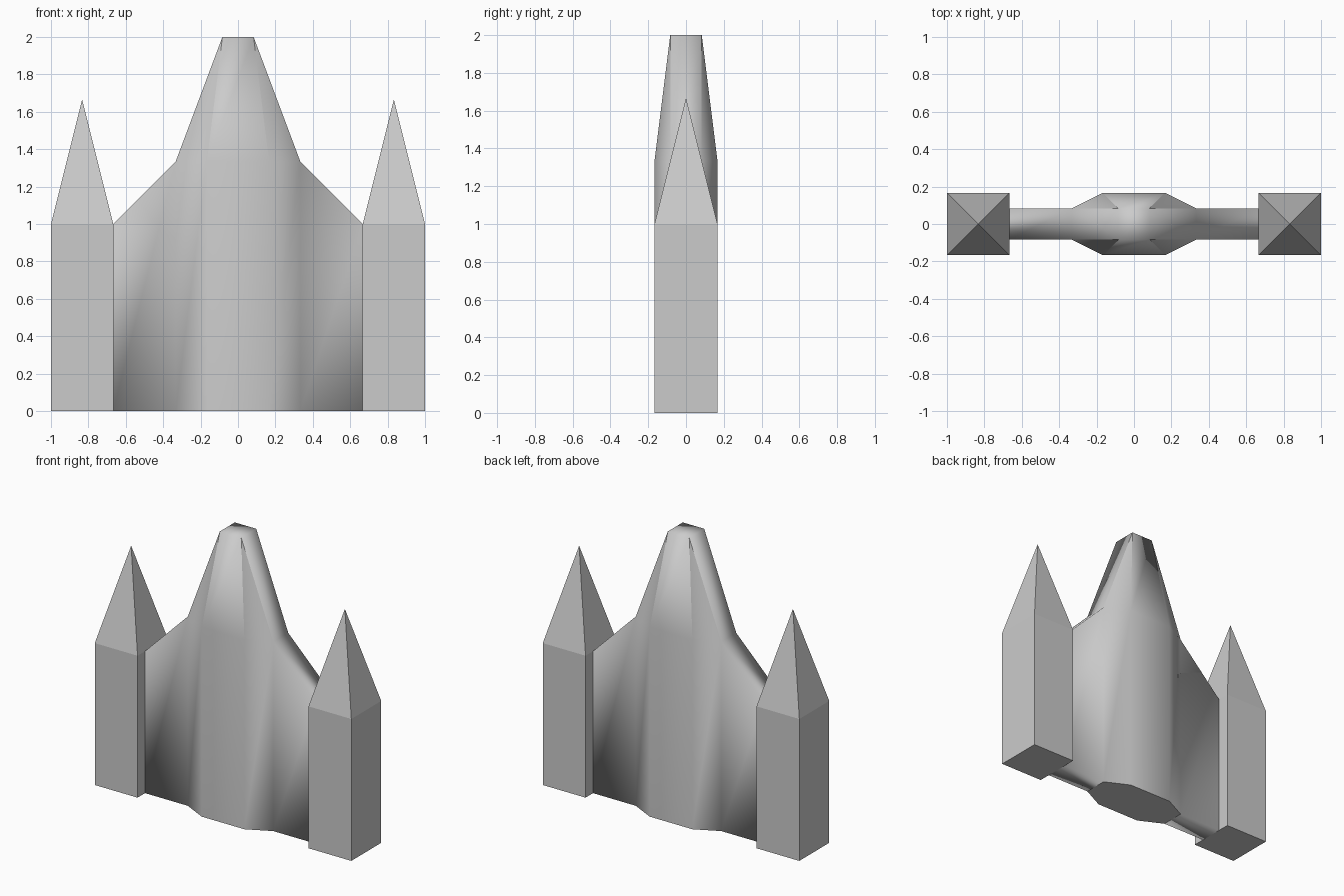
import bpy
import bmesh

cube = bpy.data.objects.get("Cube")
if cube:
    bpy.data.objects.remove(cube, do_unlink=True)

U = 1 / 12   # grid module shared by all parts

hull_grey = bpy.data.materials.new("hull_grey")
hull_grey.use_nodes = True
GREY = (0.6, 0.6, 0.6, 1)
hull_grey.diffuse_color = GREY
hull_grey.node_tree.nodes["Principled BSDF"].inputs["Base Color"].default_value = GREY


def finish(bm, name):
    """Turn a bmesh into a named grey object."""
    mesh = bpy.data.meshes.new(name)
    bm.to_mesh(mesh)
    bm.free()
    mesh.materials.append(hull_grey)
    obj = bpy.data.objects.new(name, mesh)
    bpy.context.collection.objects.link(obj)
    return obj


def ring(bm, pts, z):
    return [bm.verts.new((x * U, y * U, z * U)) for x, y in pts]


def octagon(w):
    """Counter-clockwise octagon with half width w, starting at the +x face."""
    return [(w, -1), (w, 1), (2, 2), (-2, 2), (-w, 1), (-w, -1), (-2, -2), (2, -2)]


# Side boosters: flat-sided octagonal columns with pointed noses
def booster(name, side):
    bm = bmesh.new()
    base = ring(bm, octagon(2), 0)
    top = ring(bm, octagon(2), 12)
    tip = bm.verts.new((0, 0, 20 * U))
    bm.faces.new(base[::-1])
    for i in range(8):
        j = (i + 1) % 8
        bm.faces.new((base[i], base[j], top[j], top[i]))
        bm.faces.new((top[i], top[j], tip))
    obj = finish(bm, name)
    obj.location.x = side * 10 * U


booster("left_booster", 1)
booster("right_booster", -1)

# Main hull: octagonal body, tapering nose and side webs in one smooth skin
bm = bmesh.new()
base = ring(bm, octagon(4), 0)
shoulder = ring(bm, octagon(4), 16)
nose = ring(bm, [(1, -1), (1, 1), (-1, 1), (-1, -1)], 24)
floor = bm.faces.new(base[::-1])
bm.faces.new(nose)

# Body walls, leaving the two sides open for the webs
for i in range(8):
    j = (i + 1) % 8
    if i not in (0, 4):
        bm.faces.new((base[i], base[j], shoulder[j], shoulder[i]))

# Nose: four broad faces and four corner triangles
corners = []
nose_of = [0, 1, 1, 2, 2, 3, 3, 0]
for i in range(8):
    j = (i + 1) % 8
    a, b = nose[nose_of[i]], nose[nose_of[j]]
    if a == b:
        corners.append((bm.faces.new((shoulder[i], shoulder[j], a)), a))
    else:
        bm.faces.new((shoulder[i], shoulder[j], b, a))

# Webs reaching out to the boosters
for i, x in ((0, 8), (4, -8)):
    s = 1 if x > 0 else -1
    low = ring(bm, [(x, -s), (x, s)], 0)
    high = ring(bm, [(x, -s), (x, s)], 12)
    b0, b1, t0, t1 = base[i], base[i + 1], shoulder[i], shoulder[i + 1]
    bm.faces.new((b0, low[0], high[0], t0))
    bm.faces.new((low[1], b1, t1, high[1]))
    bm.faces.new((t0, high[0], high[1], t1))
    bm.faces.new((b0, b1, low[1], low[0]))

# Smooth skin, with a crisp floor and crisp nose corners
for f in bm.faces:
    f.smooth = True
for e in floor.edges:
    e.smooth = False
for f, peak in corners:
    for e in f.edges:
        if peak in e.verts:
            e.smooth = False
finish(bm, "main_hull")
